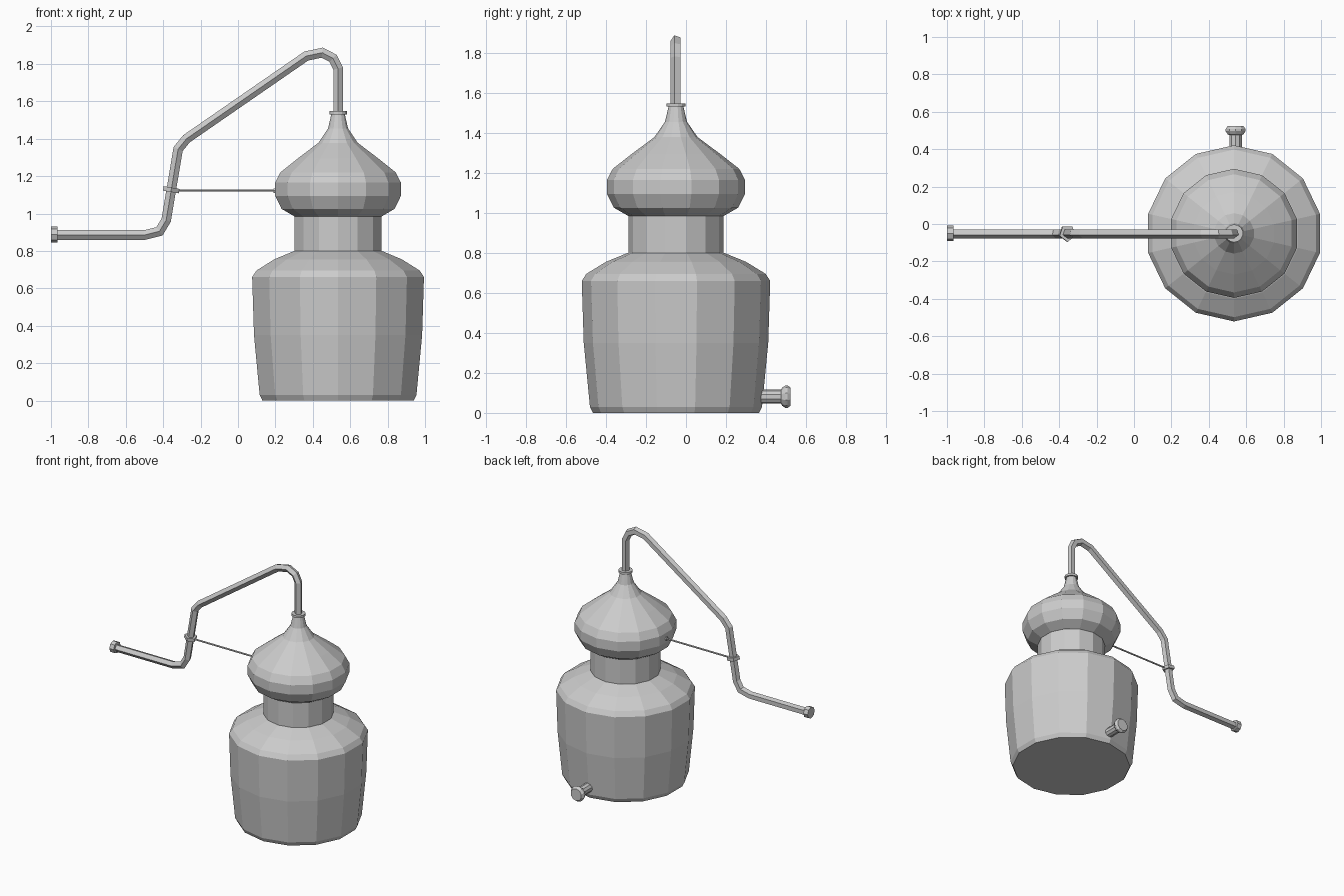
import bpy, bmesh
from math import pi, sin, cos
from mathutils import Vector, Matrix

if "Cube" in bpy.data.objects:
    bpy.data.objects.remove(bpy.data.objects["Cube"])

CX, CY = 0.535, -0.05          # axis of the pot


def finish(bm, name):
    bmesh.ops.recalc_face_normals(bm, faces=bm.faces)
    me = bpy.data.meshes.new(name)
    bm.to_mesh(me)
    bm.free()
    ob = bpy.data.objects.new(name, me)
    bpy.context.collection.objects.link(ob)
    return ob


def skin(name, rings):
    """Bridge successive rings of points and cap both ends."""
    bm = bmesh.new()
    loops = [[bm.verts.new(p) for p in ring] for ring in rings]
    n = len(loops[0])
    for a, b in zip(loops, loops[1:]):
        for i in range(n):
            j = (i + 1) % n
            bm.faces.new((a[i], a[j], b[j], b[i]))
    bm.faces.new(loops[0])
    bm.faces.new(loops[-1])
    return finish(bm, name)


def lathe(name, profile, sides, origin, axis=(0, 0, 1)):
    """Turn (radius, distance along axis) pairs; first vertex points to -y for z axis."""
    ax = Vector(axis).normalized()
    u = Vector((0, -1, 0)) if abs(ax.y) < 0.9 else Vector((0, 0, 1))
    v = ax.cross(u)
    o = Vector(origin)
    skin(name, [[o + ax * h + (u * cos(2 * pi * i / sides) + v * sin(2 * pi * i / sides)) * r
                 for i in range(sides)] for r, h in profile])


def tube(name, path, r, sides):
    """Mitred tube along a path of (x, z) points in the plane y = CY."""
    pts = [Vector((x, CY, z)) for x, z in path]
    y = Vector((0, -1, 0))
    rings = []
    for i, p in enumerate(pts):
        a = (p - pts[i - 1]).normalized() if i else (pts[1] - p).normalized()
        b = (pts[i + 1] - p).normalized() if i < len(pts) - 1 else a
        t = (a + b).normalized()
        n = t.cross(y) / t.dot(a)
        rings.append([p + (y * cos(2 * pi * k / sides) + n * sin(2 * pi * k / sides)) * r
                      for k in range(sides)])
    skin(name, rings)


# pot, neck and onion-shaped head
lathe("pot_body", [(0.415, 0), (0.43, 0.03), (0.461, 0.35), (0.471, 0.66),
                   (0.448, 0.695), (0.35, 0.755), (0.24, 0.80)], 14, (CX, CY, 0))
lathe("pot_neck", [(0.238, 0.79), (0.238, 0.995)], 14, (CX, CY, 0))
lathe("still_head", [(0.24, 0.985), (0.31, 1.025), (0.345, 1.095), (0.345, 1.165),
                     (0.316, 1.22), (0.22, 1.295), (0.108, 1.378), (0.055, 1.455),
                     (0.036, 1.535)], 14, (CX, CY, 0))
lathe("head_collar", [(0.048, 1.53), (0.048, 1.547)], 14, (CX, CY, 0))

# swan-neck pipe with clamp and end cap
tube("swan_neck_pipe", [(CX, 1.53), (CX, 1.775), (0.508, 1.83), (0.45, 1.86), (0.365, 1.842),
                        (-0.275, 1.40), (-0.32, 1.345), (-0.384, 0.965), (-0.42, 0.905),
                        (-0.50, 0.885), (-0.98, 0.885)], 0.027, 5)
lathe("pipe_clamp", [(0.045, -0.012), (0.045, 0.012)], 5, (-0.357, CY, 1.127), (-0.17, 0, -1))
lathe("pipe_end_cap", [(0.042, 0), (0.042, 0.036)], 8, (-1.0, CY, 0.888), (1, 0, 0))

# brace rod between clamp and head
lathe("brace_rod", [(0.006, 0), (0.006, 0.56)], 6, (-0.345, CY, 1.122), (1, 0, 0))
lathe("brace_mount", [(0.014, 0), (0.014, 0.03)], 6, (0.19, CY, 1.122), (1, 0, 0))

# drain tap at the back
lathe("drain_tap", [(0.035, 0.34), (0.035, 0.475), (0.045, 0.48), (0.056, 0.497),
                    (0.056, 0.508), (0.045, 0.523)], 10, (0.543, 0, 0.081), (0, 1, 0))
